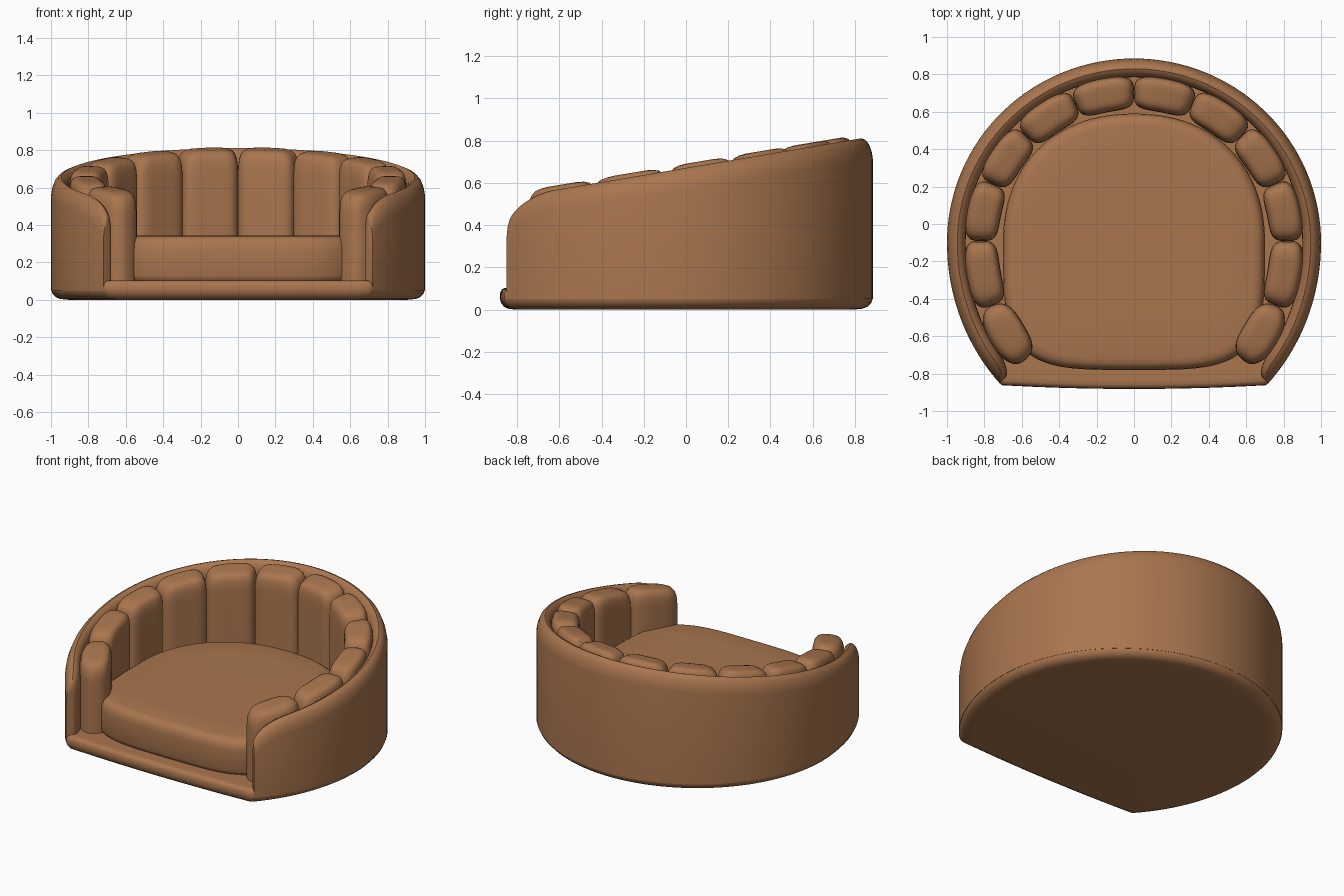
import bpy, math
from math import sin, cos, pi, radians, sqrt

if "Cube" in bpy.data.objects:
    bpy.data.objects.remove(bpy.data.objects["Cube"])

mat = bpy.data.materials.new("brown leather")
mat.diffuse_color = (0.40, 0.18, 0.076, 1)
mat.use_nodes = True
mat.node_tree.nodes["Principled BSDF"].inputs["Base Color"].default_value = mat.diffuse_color

CY = -0.1       # centre of the plan curve
HALF = 134      # degrees of wall either side of the back


def path(deg, off):
    """Point on the outer plan curve, moved inward by off."""
    t = radians(deg)
    b = 0.985 if sin(t) > 0 else 1.08
    nx, ny = cos(t), sin(t) / b
    n = sqrt(nx * nx + ny * ny)
    return cos(t) - off * nx / n, CY + b * sin(t) - off * ny / n


def rim(y):
    return 0.81 - (0.83 - y) * 0.168


def loft(name, rings):
    """Skin equal-length closed rings and cap both ends."""
    n = len(rings[0])
    verts = [p for r in rings for p in r]
    faces = []
    for i in range(len(rings) - 1):
        for j in range(n):
            k = (j + 1) % n
            faces.append((i*n + j, i*n + k, (i+1)*n + k, (i+1)*n + j))
    faces.append(tuple(reversed(range(n))))
    faces.append(tuple(range((len(rings) - 1) * n, len(rings) * n)))
    me = bpy.data.meshes.new(name)
    me.from_pydata(verts, [], faces)
    me.materials.append(mat)
    ob = bpy.data.objects.new(name, me)
    bpy.context.collection.objects.link(ob)
    bpy.ops.object.select_all(action='DESELECT')
    ob.select_set(True)
    bpy.context.view_layer.objects.active = ob
    bpy.ops.object.mode_set(mode='EDIT')
    bpy.ops.mesh.select_all(action='SELECT')
    bpy.ops.mesh.normals_make_consistent(inside=False)
    bpy.ops.object.mode_set(mode='OBJECT')
    bpy.ops.object.shade_smooth_by_angle(angle=radians(40))
    return ob


def stack(name, outline, profile):
    """Stack inset copies of a plan outline; profile is (inset, z)."""
    loft(name, [[(x * (1 - i), CY + (y - CY) * (1 - i), z) for x, y in outline]
                for i, z in profile])


def spow(v, e):
    return math.copysign(abs(v) ** e, v)


# Base slab: curved back, nearly straight front lip
outline = [path(90 - HALF + 2 * HALF * i / 96, 0) for i in range(97)]
for i in range(21):
    x = -0.705 + 1.41 * i / 20
    outline.append((x, -0.882 + 0.02 * (x / 0.705) ** 2))
stack("base", outline, [(0.09, 0), (0.05, 0.004), (0.025, 0.014), (0.008, 0.032), (0, 0.055),
                        (0.003, 0.08), (0.012, 0.095), (0.03, 0.102), (0.06, 0.102)])

# Wrap-around wall, tapering and dropping at the front ends
section = [(0, None), (0, 0.10), (0.006, 0.062), (0.02, 0.026), (0.038, 0.006), (0.055, 0),
           (0.072, 0.008), (0.088, 0.028), (0.098, 0.06), (0.10, 0.10), (0.10, None)]
rings = []
for i in range(121):
    a = HALF * sin(pi / 2 * (i / 60 - 1))
    k = min(1, (HALF - abs(a)) / 8)
    w = 0.4 + 0.6 * sqrt(max(0, 1 - (1 - k) ** 2))
    y = path(90 + a, 0.05)[1]
    yo = path(90 + a, 0)[1]
    t = min(1, max(0, (-0.65 - yo) / 0.2))
    top = rim(y) - 0.12 * (1 - sqrt(1 - t * t))
    rings.append([(*path(90 + a, o * w), 0.05 if d is None else top - d) for o, d in section])
loft("wall", rings)

# Twelve padded channels lining the wall
step = 2 * HALF / 12
levels = [(1, None), (1, 0.12), (0.99, 0.085), (0.96, 0.055), (0.90, 0.03),
          (0.80, 0.013), (0.65, 0.004), (0.45, 0), (0.2, 0)]
for p in range(12):
    end = p in (0, 11)
    mid = 90 - HALF + step * (p + 0.5)
    e = 2 / (2.6 if end else 3.6)
    depth = 0.10 if end else 0.092
    rings = []
    for s, d in levels:
        ring = []
        for j in range(48):
            t = 2 * pi * j / 48
            x, y = path(mid + s * step / 2 * spow(cos(t), e),
                        0.09 + depth + s * depth * spow(sin(t), e))
            ring.append((x, y, 0.095 if d is None else rim(y) + 0.02 - d))
        rings.append(ring)
    loft("back_pad_%d" % (p + 1), rings)

# Seat cushion: round at the back, squarer at the front
outline = []
for j in range(128):
    t = 2 * pi * j / 128
    e, b = (2 / 2.2, 0.69) if sin(t) >= 0 else (2 / 4, 0.68)
    outline.append((0.70 * spow(cos(t), e), CY + b * spow(sin(t), e)))
stack("seat", outline, [(0.03, 0.095), (0.01, 0.108), (0, 0.13), (0, 0.27), (0.006, 0.298),
                        (0.022, 0.322), (0.05, 0.336), (0.09, 0.342), (0.3, 0.344)])
